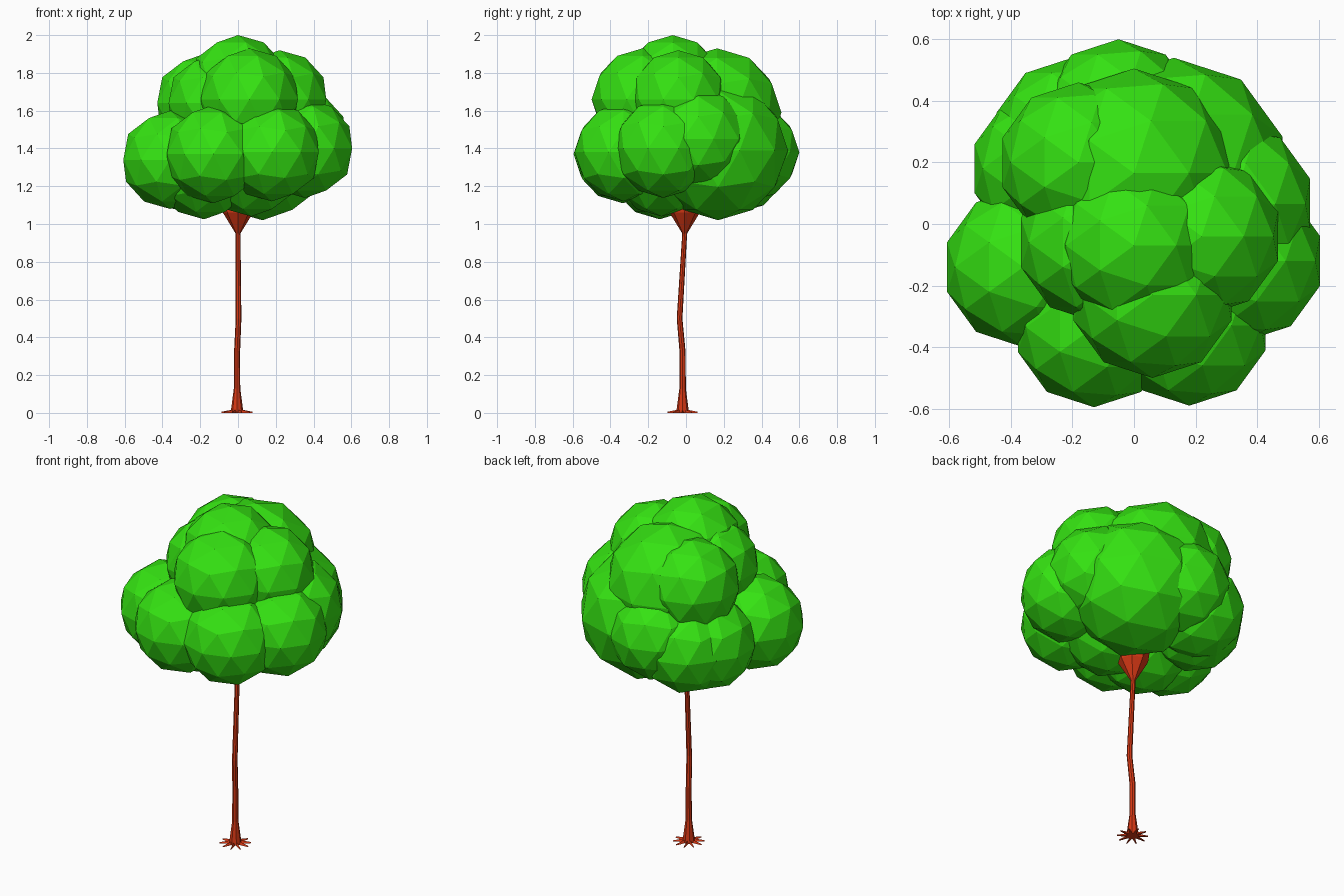
import bpy, bmesh, math
from mathutils import Vector

if "Cube" in bpy.data.objects:
    bpy.data.objects.remove(bpy.data.objects["Cube"])


def material(name, rgb):
    m = bpy.data.materials.new(name)
    m.diffuse_color = (*rgb, 1)
    m.use_nodes = True
    m.node_tree.nodes["Principled BSDF"].inputs["Base Color"].default_value = m.diffuse_color
    return m


LEAF = material("leaf green", (0.035, 0.76, 0.006))
BARK = material("red brown bark", (0.68, 0.04, 0.007))


def finish(bm, name, mat):
    bmesh.ops.recalc_face_normals(bm, faces=bm.faces)
    me = bpy.data.meshes.new(name)
    bm.to_mesh(me)
    bm.free()
    me.materials.append(mat)
    ob = bpy.data.objects.new(name, me)
    bpy.context.collection.objects.link(ob)
    return ob


# Leaf clumps: x, y, z, radius
clumps = [
    # lower ring
    (-0.36, -0.14, 1.34, 0.26), (-0.13, -0.335, 1.37, 0.26),
    (0.18, -0.33, 1.38, 0.26), (0.355, -0.12, 1.40, 0.262),
    (0.32, 0.065, 1.45, 0.265), (0.13, 0.17, 1.39, 0.37),
    (-0.05, 0.34, 1.38, 0.26), (-0.20, 0.28, 1.32, 0.26),
    (-0.27, 0.18, 1.32, 0.26),
    # underside
    (-0.18, -0.14, 1.285, 0.26), (0.07, -0.13, 1.30, 0.26),
    # upper ring and crown
    (0.06, -0.23, 1.66, 0.27), (0.22, -0.04, 1.66, 0.26),
    (0.00, 0.165, 1.59, 0.34), (-0.18, 0.20, 1.64, 0.26),
    (-0.12, -0.06, 1.64, 0.26), (0.00, -0.07, 1.74, 0.26),
]
for i, (x, y, z, r) in enumerate(clumps):
    bm = bmesh.new()
    bmesh.ops.create_icosphere(bm, subdivisions=2, radius=r)
    bmesh.ops.translate(bm, verts=bm.verts, vec=(x, y, z))
    finish(bm, f"leaf_clump_{i + 1}", LEAF)

# Trunk: stacked rings with a flared foot and a funnel under the crown (x, y, z, radius)
rings = [(-0.005, -0.018, 0.0, 0.034), (-0.005, -0.018, 0.13, 0.017),
         (-0.005, -0.018, 0.32, 0.016), (0.003, -0.034, 0.50, 0.015),
         (0, -0.007, 0.95, 0.013), (0, -0.007, 1.06, 0.08), (0, -0.007, 1.12, 0.088)]
N = 8
bm = bmesh.new()
loops = [[bm.verts.new((x + r * math.cos(2 * math.pi * k / N),
                        y + r * math.sin(2 * math.pi * k / N), z)) for k in range(N)]
         for x, y, z, r in rings]
for a, b in zip(loops, loops[1:]):
    for k in range(N):
        bm.faces.new((a[k], a[(k + 1) % N], b[(k + 1) % N], b[k]))
bm.faces.new(loops[0])
bm.faces.new(loops[-1])
finish(bm, "trunk", BARK)

# Thin pointed roots spreading around the foot
bm = bmesh.new()
base = Vector((-0.005, -0.018, 0))
for k in range(10):
    a = 2 * math.pi * k / 10
    out = Vector((math.cos(a), math.sin(a), 0))
    side = Vector((-out.y, out.x, 0))
    up = Vector((0, 0, 1))

    def section(d, w, h):
        p = base + out * d
        return [bm.verts.new(p - side * w), bm.verts.new(p + side * w), bm.verts.new(p + up * h)]

    s, e = section(0.02, 0.008, 0.018), section(0.083, 0.003, 0.006)
    for j in range(3):
        bm.faces.new((s[j], s[(j + 1) % 3], e[(j + 1) % 3], e[j]))
    bm.faces.new(s)
    bm.faces.new(e)
finish(bm, "roots", BARK)
